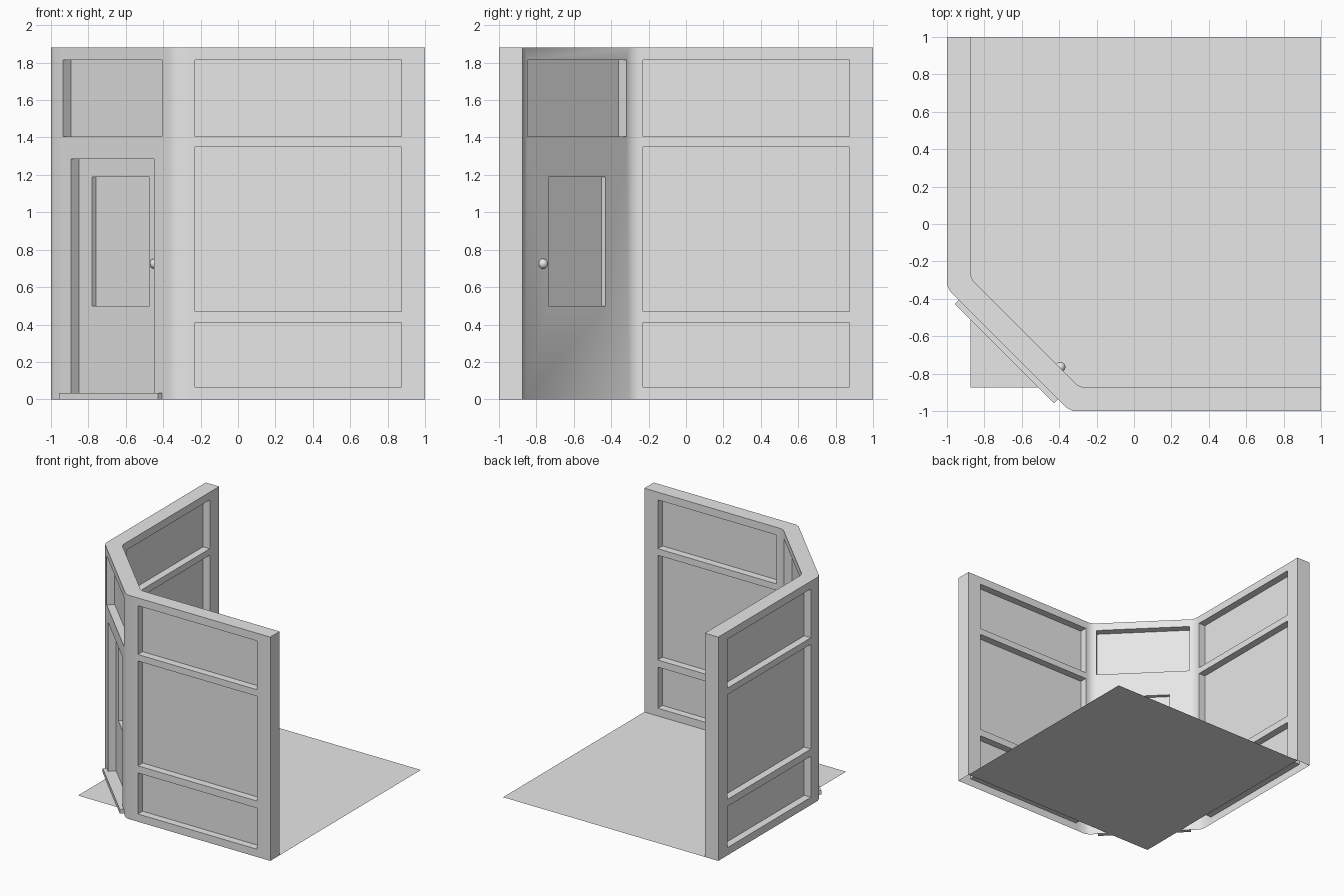
import bpy
import bmesh
from mathutils import Vector

if "Cube" in bpy.data.objects:
    bpy.data.objects.remove(bpy.data.objects["Cube"], do_unlink=True)

HEIGHT = 1.88
THICK = 0.125
MID = THICK / 2 - 0.0005   # recess depth that leaves a thin central pane

grey = bpy.data.materials.new("plain_grey")
grey.use_nodes = True
grey.diffuse_color = (0.8, 0.8, 0.8, 1)
grey.node_tree.nodes["Principled BSDF"].inputs["Base Color"].default_value = (0.8, 0.8, 0.8, 1)

# Wall sections: origin on the outer face, direction along it, direction inward
FRONT = Vector((0, -1, 0)), Vector((1, 0, 0)), Vector((0, 1, 0))
SIDE = Vector((-1, 0, 0)), Vector((0, 1, 0)), Vector((1, 0, 0))
CORNER = (Vector((-0.671, -0.671, 0)), Vector((1, -1, 0)).normalized(),
          Vector((1, 1, 0)).normalized())


def place(section, along, inward, z):
    origin, u, n = section
    return origin + u * along + n * inward + Vector((0, 0, z))


def add_box(bm, section, along, inward, heights):
    verts = [[[bm.verts.new(place(section, a, n, z)) for z in heights]
              for n in inward] for a in along]
    corners = [(0, 0), (0, 1), (1, 1), (1, 0)]
    low, high = ([verts[a][n][k] for a, n in corners] for k in (0, 1))
    bm.faces.new(low)
    bm.faces.new(high)
    for i in range(4):
        j = (i + 1) % 4
        bm.faces.new((low[i], low[j], high[j], high[i]))


def make_object(name, bm, fix_normals=True):
    if fix_normals:
        bmesh.ops.recalc_face_normals(bm, faces=bm.faces[:])
    mesh = bpy.data.meshes.new(name)
    bm.to_mesh(mesh)
    bm.free()
    mesh.materials.append(grey)
    obj = bpy.data.objects.new(name, mesh)
    bpy.context.collection.objects.link(obj)
    return obj


def activate(obj):
    bpy.ops.object.select_all(action='DESELECT')
    obj.select_set(True)
    bpy.context.view_layer.objects.active = obj


# Wall: plan profile mirrored across the diagonal, with softened corners
outer = [(1, -1), (-0.25, -1), (-0.325, -1), (-0.357, -0.985), (-0.4, -0.942)]
inner = [(1, -0.875), (-0.25, -0.875), (-0.27, -0.875), (-0.305, -0.86)]
swap = lambda pts: [(y, x) for x, y in reversed(pts)]
plan = outer + swap(outer) + list(reversed(inner + swap(inner)))
bm = bmesh.new()
base = bm.faces.new([bm.verts.new((x, y, 0)) for x, y in plan])
ext = bmesh.ops.extrude_face_region(bm, geom=[base], use_keep_orig=True)
for v in ext["geom"]:
    if isinstance(v, bmesh.types.BMVert):
        v.co.z = HEIGHT
wall = make_object("corner_wall", bm)

# Recess cutters: both faces of every panel, the upper window and the door
bm = bmesh.new()
OUT = (-0.05, MID)
IN = (THICK - MID, THICK + 0.05)
for face in (OUT, IN):
    for section in (FRONT, SIDE):
        for heights in ((0.065, 0.41), (0.47, 1.35), (1.405, 1.815)):
            add_box(bm, section, (-0.23, 0.875), face, heights)
    add_box(bm, CORNER, (-0.375, 0.375), face, (1.405, 1.815))
add_box(bm, CORNER, (-0.315, 0.315), OUT, (0.035, 1.285))
frames = make_object("frame_cutter", bm)

bm = bmesh.new()
pane = MID * 1.5
for face in ((0.02, pane), (pane + 0.001, THICK + 0.05)):
    add_box(bm, CORNER, (-0.216, 0.216), face, (0.5, 1.19))
door_pane = make_object("door_pane_cutter", bm)

for cutter in (frames, door_pane):
    cutter.hide_render = True
    mod = wall.modifiers.new("recess", 'BOOLEAN')
    mod.operation = 'DIFFERENCE'
    mod.solver = 'EXACT'
    mod.object = cutter
    activate(wall)
    bpy.ops.object.modifier_apply(modifier=mod.name)
    bpy.data.objects.remove(cutter, do_unlink=True)

# The wall shell is open underneath
bm = bmesh.new()
bm.from_mesh(wall.data)
bottom = [f for f in bm.faces if all(v.co.z < 0.001 for v in f.verts)]
bmesh.ops.delete(bm, geom=bottom, context='FACES')
bm.to_mesh(wall.data)
bm.free()
activate(wall)
bpy.ops.object.shade_smooth_by_angle(angle=0.55)

# Floor sheet
bm = bmesh.new()
bm.faces.new([bm.verts.new((x, y, 0)) for x, y in
              ((-0.875, -0.875), (1, -0.875), (1, 1), (-0.875, 1))])
make_object("floor", bm, fix_normals=False)

# Door step
bm = bmesh.new()
add_box(bm, CORNER, (-0.375, 0.375), (-0.031, 0.005), (0, 0.035))
make_object("door_step", bm)

# Door knobs on both faces
for name, depth in (("outer_knob", THICK / 2 - 0.005), ("inner_knob", THICK + 0.005)):
    bm = bmesh.new()
    bmesh.ops.create_uvsphere(bm, u_segments=20, v_segments=12, radius=0.027)
    bmesh.ops.translate(bm, verts=bm.verts[:], vec=place(CORNER, 0.262, depth, 0.725))
    knob = make_object(name, bm)
    activate(knob)
    bpy.ops.object.shade_smooth_by_angle(angle=0.8)
